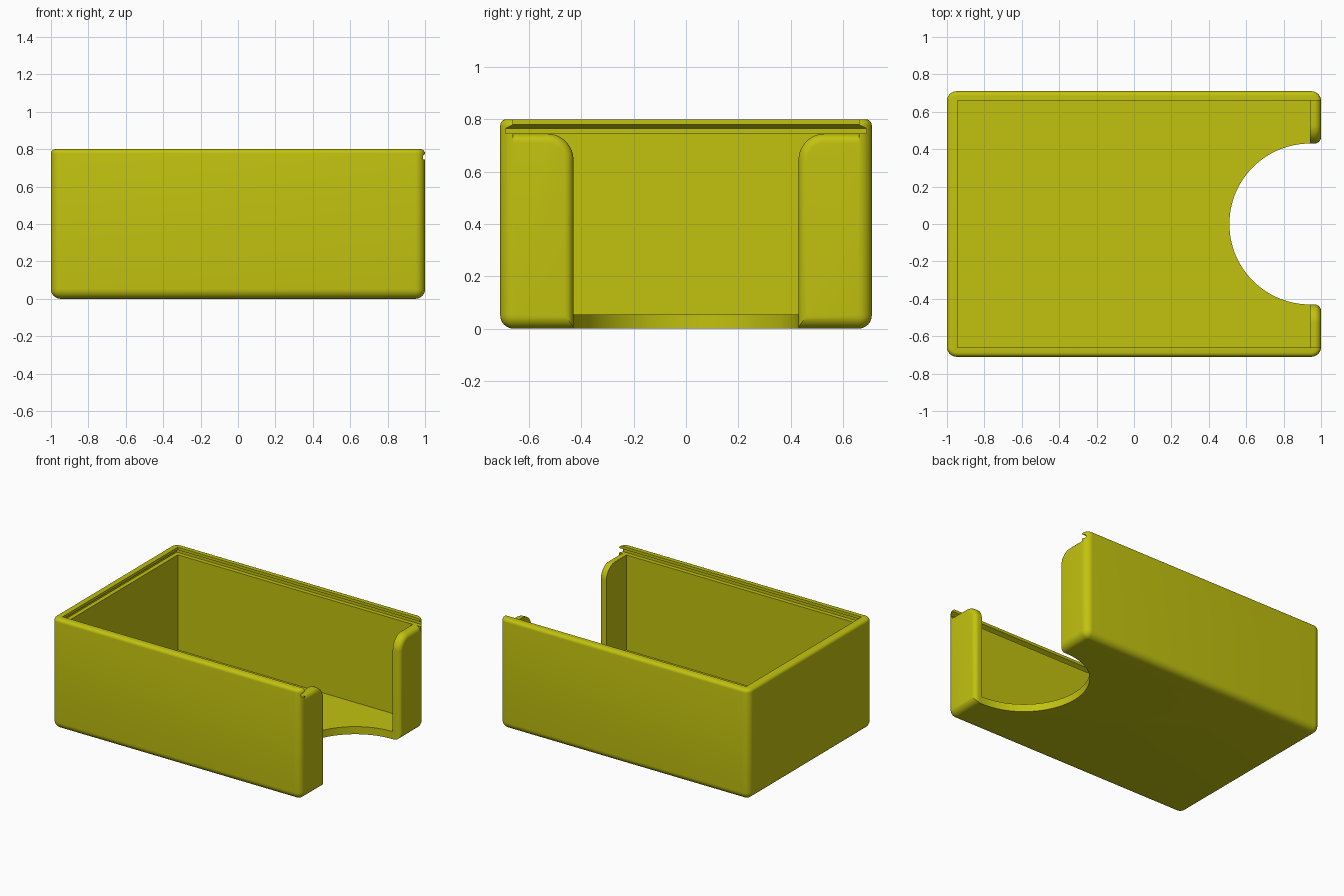
import bpy, bmesh, math

if "Cube" in bpy.data.objects:
    bpy.data.objects.remove(bpy.data.objects["Cube"])

mat = bpy.data.materials.new("olive yellow")
mat.diffuse_color = (0.54, 0.54, 0.005, 1)
mat.use_nodes = True
mat.node_tree.nodes["Principled BSDF"].inputs["Base Color"].default_value = mat.diffuse_color


def make_object(name, bm):
    bmesh.ops.recalc_face_normals(bm, faces=bm.faces)
    mesh = bpy.data.meshes.new(name)
    bm.to_mesh(mesh)
    bm.free()
    mesh.materials.append(mat)
    ob = bpy.data.objects.new(name, mesh)
    bpy.context.collection.objects.link(ob)
    return ob


def loft(name, sections):
    """Closed solid through rings that share one point count."""
    bm = bmesh.new()
    rings = [[bm.verts.new(p) for p in s] for s in sections]
    for a, b in zip(rings, rings[1:]):
        for i in range(len(a)):
            j = (i + 1) % len(a)
            bm.faces.new((a[i], a[j], b[j], b[i]))
    bm.faces.new(rings[0])
    bm.faces.new(rings[-1])
    return make_object(name, bm)


def rect(x0, x1, y, z):
    return [(x0, -y, z), (x1, -y, z), (x1, y, z), (x0, y, z)]


# Rounded outer block: wide bottom and corner rounding, tighter top rounding
L, W, H = 1.0, 0.71, 0.8
bm = bmesh.new()
bmesh.ops.create_cube(bm, size=1)
for v in bm.verts:
    v.co = (v.co.x * 2 * L, v.co.y * 2 * W, (v.co.z + 0.5) * H)
lower = [e for e in bm.edges if min(v.co.z for v in e.verts) < 0.01]
bmesh.ops.bevel(bm, geom=lower, offset=0.052, segments=8, profile=0.5, affect='EDGES')
top = [e for e in bm.edges if all(v.co.z > H - 1e-4 for v in e.verts)]
bmesh.ops.bevel(bm, geom=top, offset=0.024, segments=5, profile=0.5, affect='EDGES')
box = make_object("box_body", bm)

# Storage space
cavity = loft("cavity_cutter", [rect(-0.945, 0.94, 0.66, z) for z in (0.055, 0.76)])

# Undercut channel for a sliding lid, open at the right end
channel = loft("lid_channel_cutter", [
    rect(-0.975, 1.1, 0.69, 0.745), rect(-0.975, 1.1, 0.69, 0.765),
    rect(-0.945, 1.1, 0.66, 0.78), rect(-0.945, 1.1, 0.66, 0.9)])

# Semicircular finger cut through the floor
finger = loft("finger_cutter", [
    [(0.94 + 0.43 * math.cos(a), 0.43 * math.sin(a), z)
     for a in (2 * math.pi * i / 96 for i in range(96))] for z in (-0.1, 0.2)])


# Opening in the right wall, flaring outward to round the edges of both posts
def opening(x, d):
    r = 0.1 - d
    half = [(0.43 + d, -0.1)]
    for i in range(13):
        a = math.pi / 2 * i / 12
        half.append((0.53 - r * math.cos(a), 0.645 + r * math.sin(a)))
    half += [(0.66, 0.745 - d), (0.66, 0.9)]
    ring = half + [(-y, z) for y, z in reversed(half)]
    return [(x, y, z) for y, z in ring]


R = 0.035
sections = [opening(0.935, 0)]
for i in range(8):
    a = math.pi / 2 * i / 7
    sections.append(opening(1 - R + R * math.sin(a), R * (1 - math.cos(a))))
sections.append(opening(1.1, R))
front = loft("opening_cutter", sections)

# Carve the block
bpy.context.view_layer.objects.active = box
box.select_set(True)
for cutter in (cavity, channel, finger, front):
    mod = box.modifiers.new(cutter.name, 'BOOLEAN')
    mod.operation = 'DIFFERENCE'
    mod.solver = 'EXACT'
    mod.object = cutter
    bpy.ops.object.modifier_apply(modifier=mod.name)
    bpy.data.objects.remove(cutter, do_unlink=True)
bpy.ops.object.shade_smooth_by_angle(angle=math.radians(30))
